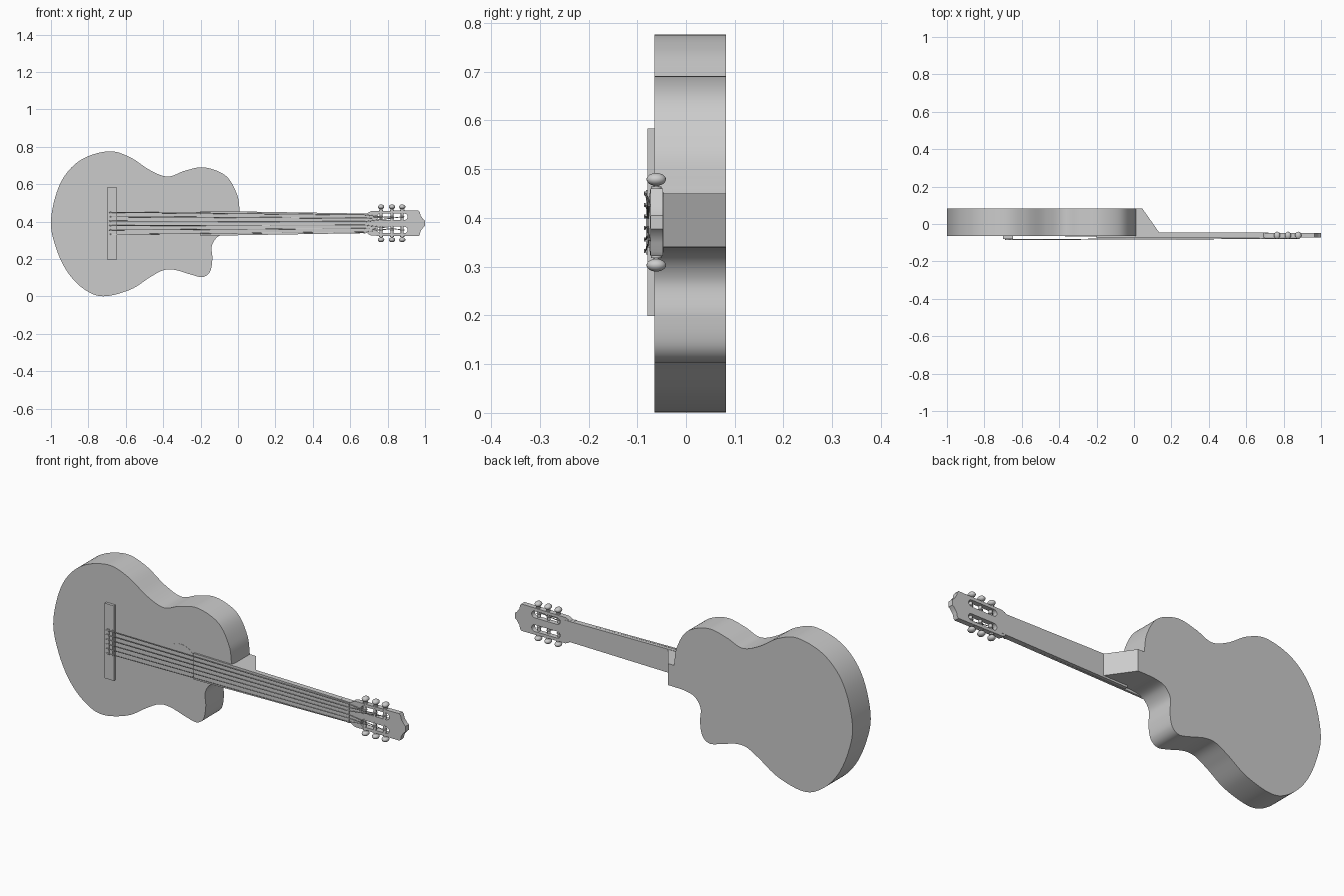
import bpy, bmesh
from math import sin, cos, pi
from mathutils import Vector

if "Cube" in bpy.data.objects:
    bpy.data.objects.remove(bpy.data.objects["Cube"])

C = 0.391  # height of the neck's centre line


def finish(ob, smooth=True):
    bpy.ops.object.select_all(action='DESELECT')
    ob.select_set(True)
    bpy.context.view_layer.objects.active = ob
    if smooth:
        bpy.ops.object.shade_smooth_by_angle(angle=0.6)
    return ob


def add_mesh(name, bm, smooth=True):
    bmesh.ops.recalc_face_normals(bm, faces=bm.faces)
    me = bpy.data.meshes.new(name)
    bm.to_mesh(me)
    bm.free()
    ob = bpy.data.objects.new(name, me)
    bpy.context.collection.objects.link(ob)
    return finish(ob, smooth)


def plate(name, loops, y0, y1):
    """Filled x-z outline (first loop) with holes (other loops), thick from y0 to y1."""
    cu = bpy.data.curves.new(name, 'CURVE')
    cu.dimensions = '2D'
    cu.fill_mode = 'BOTH'
    cu.extrude = (y1 - y0) / 2
    for loop in loops:
        sp = cu.splines.new('POLY')
        sp.points.add(len(loop) - 1)
        for p, (x, z) in zip(sp.points, loop):
            p.co = (x, z, 0, 1)
        sp.use_cyclic_u = True
    tmp = bpy.data.objects.new(name + "_outline", cu)
    bpy.context.collection.objects.link(tmp)
    me = bpy.data.meshes.new_from_object(tmp.evaluated_get(bpy.context.evaluated_depsgraph_get()))
    bpy.data.objects.remove(tmp)
    bm = bmesh.new()
    bm.from_mesh(me)
    for v in bm.verts:
        x, z, d = v.co
        v.co = (x, (y0 + y1) / 2 - d, z)
    bmesh.ops.remove_doubles(bm, verts=bm.verts, dist=1e-5)
    return add_mesh(name, bm)


def hull(name, pts):
    bm = bmesh.new()
    for p in pts:
        bm.verts.new(p)
    bmesh.ops.convex_hull(bm, input=bm.verts)
    bmesh.ops.dissolve_limit(bm, angle_limit=0.01, verts=bm.verts, edges=bm.edges)
    return add_mesh(name, bm, False)


def taper(name, x0, h0, x1, h1, y0, y1):
    """Bar along x, centred on the neck line, with half heights h0 and h1."""
    return hull(name, [(x, y, C + s * h) for x, h in ((x0, h0), (x1, h1))
                       for y in (y0, y1) for s in (-1, 1)])


def rod(name, a, b, r, n=12):
    a, b = Vector(a), Vector(b)
    d = b - a
    bpy.ops.mesh.primitive_cylinder_add(vertices=n, radius=r, depth=d.length, location=(a + b) / 2,
                                        rotation=d.to_track_quat('Z', 'Y').to_euler())
    ob = bpy.context.object
    ob.name = name
    return finish(ob)


def spline(pts, n=8):
    """Smooth open path through the points."""
    P = [Vector(p) for p in pts]
    P = [2 * P[0] - P[1]] + P + [2 * P[-1] - P[-2]]
    out = []
    for a, b, c, d in zip(P, P[1:], P[2:], P[3:]):
        for i in range(n):
            t = i / n
            out.append(0.5 * (2 * b + (c - a) * t + (2 * a - 5 * b + 4 * c - d) * t * t
                              + (3 * b - a - 3 * c + d) * t ** 3))
    return out + [P[-2]]


# Body with a cutaway below the neck
outline = spline([(0.01, .45), (-.005, .545), (-.065, .645), (-.18, .69), (-.285, .672), (-.375, .641),
                  (-.47, .675), (-.58, .746), (-.695, .776), (-.845, .727), (-.95, .605), (-1, .41),
                  (-.973, .26), (-.91, .128), (-.82, .037), (-.72, .001), (-.577, .036), (-.47, .103),
                  (-.40, .14), (-.337, .142), (-.255, .118), (-.19, .104), (-.15, .132), (-.137, .2),
                  (-.14, .27), (-.107, .32), (-.05, .337), (.01, .34)])
plate("body", [outline], -.065, .082)

# Sound hole rosette, almost flush with the top
plate("sound_hole", [[(-.278 + .09 * cos(i * pi / 24), C + .09 * sin(i * pi / 24)) for i in range(48)]],
      -.0662, -.06)

# Bridge and saddle
taper("bridge", -.7, .192, -.647, .192, -.079, -.064)
taper("bridge_tie_block", -.688, .066, -.672, .066, -.082, -.078)
taper("saddle", -.658, .066, -.652, .066, -.082, -.078)

# Neck, fretboard, nut and heel
taper("fretboard", -.2, .067, .70, .052, -.074, -.063)
taper("neck", 0, .062, .72, .052, -.064, -.046)
taper("nut", .672, .053, .682, .053, -.077, -.06)
hull("heel", [(x, y, z) for x, y in ((-.01, .082), (.045, .082), (.135, -.046), (-.01, -.046))
              for z in (.34, .45)])


# Slotted headstock
def slot(zc, x0=.762, x1=.89, r=.017):
    right = [(x1 + r * cos(a), zc + r * sin(a)) for a in [(-.5 + i / 8) * pi for i in range(9)]]
    left = [(x0 + r * cos(a), zc + r * sin(a)) for a in [(.5 + i / 8) * pi for i in range(9)]]
    return right + left


half = [(.69, .051), (.70, .06), (.715, .066), (.965, .069), (.972, .06), (.976, .042), (.99, .022), (1, .014)]
head = [(x, C - h) for x, h in half] + [(x, C + h) for x, h in reversed(half)]
plate("headstock", [head, slot(C + .035), slot(C - .035)], -.073, -.047)

# Tuners: roller, shaft and button on each side
tuner_x = (.765, .823, .878)
for s, side in ((1, "upper"), (-1, "lower")):
    for i, x in enumerate(tuner_x):
        tag = f"{side}_{i + 1}"
        rod("roller_" + tag, (x, -.067, C + s * .012), (x, -.067, C + s * .06), .008)
        rod("tuner_shaft_" + tag, (x, -.061, C + s * .055), (x, -.061, C + s * .085), .005)
        rod("tuner_collar_" + tag, (x, -.061, C + s * .066), (x, -.061, C + s * .073), .011)
        bpy.ops.mesh.primitive_uv_sphere_add(segments=20, ring_count=12, radius=1,
                                             location=(x, -.061, C + s * .088))
        knob = bpy.context.object
        knob.name = "tuner_button_" + tag
        knob.scale = (.017, .02, .013)
        finish(knob)
        bpy.ops.mesh.primitive_torus_add(major_segments=16, minor_segments=8, major_radius=.009,
                                         minor_radius=.003, location=(x, -.067, C + s * .035))
        bpy.context.object.name = "string_winding_" + tag
        finish(bpy.context.object)

# Six strings from bridge over the nut to the rollers
for i in range(6):
    k = (i - 2.5) / 2.5
    s = 1 if k > 0 else -1
    order = (i - 3) if s > 0 else (2 - i)
    r = .0016 + .0002 * i
    at_bridge, at_nut = (-.655, -.083, C + k * .059), (.677, -.078, C + k * .046)
    rod(f"string_{i + 1}", at_bridge, at_nut, r, 8)
    rod(f"string_tail_{i + 1}", (-.69, -.082, C + k * .059), at_bridge, r, 8)
    rod(f"string_end_{i + 1}", at_nut, (tuner_x[2 - order], -.077, C + s * .035), r, 8)
    rod(f"string_knot_{i + 1}", (-.68, -.082, C + k * .059 - .004), (-.68, -.082, C + k * .059 + .004), .004, 8)
